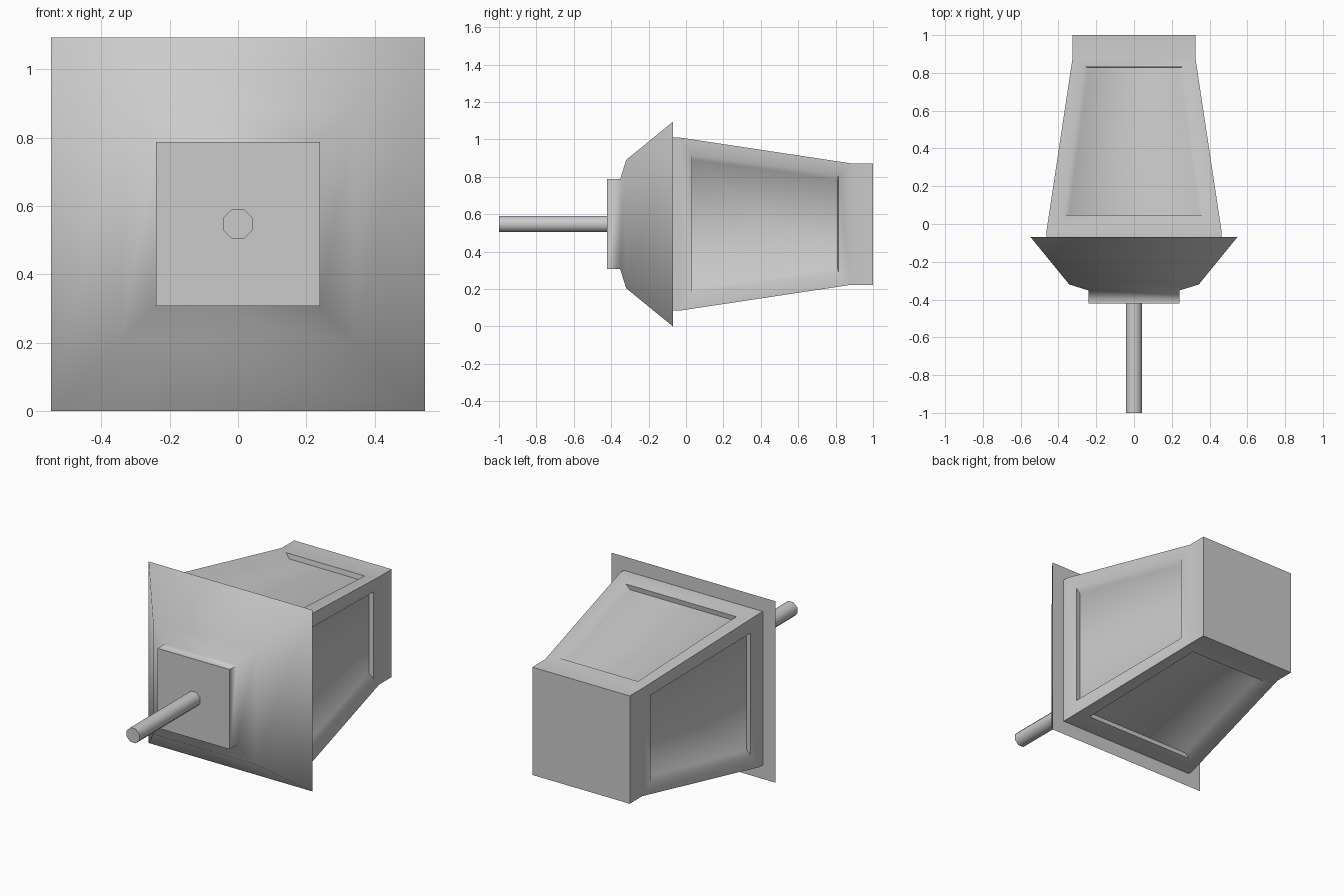
import bpy, bmesh, math
from mathutils import Matrix, Vector

if "Cube" in bpy.data.objects:
    bpy.data.objects.remove(bpy.data.objects["Cube"])

CZ = 0.547  # height of the lantern axis, which runs along y


def finish(name, bm):
    bmesh.ops.remove_doubles(bm, verts=bm.verts, dist=1e-4)
    bmesh.ops.recalc_face_normals(bm, faces=bm.faces)
    me = bpy.data.meshes.new(name)
    bm.to_mesh(me)
    bm.free()
    ob = bpy.data.objects.new(name, me)
    bpy.context.collection.objects.link(ob)
    ob.location.z = CZ
    bpy.ops.object.select_all(action='DESELECT')
    ob.select_set(True)
    bpy.context.view_layer.objects.active = ob
    bpy.ops.object.shade_smooth_by_angle(angle=math.radians(80))
    return ob


def loft(name, sides, profile):
    """Regular polygon sections (y, half width across flats) along y, capped."""
    bm = bmesh.new()
    rings = []
    for y, half in profile:
        r = half / math.cos(math.pi / sides)
        angles = [(i + 0.5) * math.tau / sides for i in range(sides)]
        rings.append([bm.verts.new((r * math.cos(a), y, r * math.sin(a))) for a in angles])
    for a, b in zip(rings, rings[1:]):
        for i in range(sides):
            j = (i + 1) % sides
            bm.faces.new((a[i], a[j], b[j], b[i]))
    bm.faces.new(rings[0])
    bm.faces.new(rings[-1])
    return finish(name, bm)


def quad(bm, pts, rot):
    bm.faces.new([bm.verts.new(rot @ Vector(p)) for p in pts])


# Hanging rod
loft("hanging_rod", 8, [(-1.0, 0.043), (-0.42, 0.043)])

# Flared roof with square cap block
loft("roof", 4, [(-0.422, 0.24), (-0.352, 0.24), (-0.32, 0.343), (-0.07, 0.547)])

# Tapered body with a recessed pane on each of its four sides
Y0, Y1, Y2, Y3 = -0.07, -0.035, 0.88, 1.0
WIDE, NARROW = 0.463, 0.325
SLOPE = (NARROW - WIDE) / (Y2 - Y1)
NORMAL = Vector((0, -SLOPE, 1)).normalized()
DEPTH, SPLAY = 0.03, 0.024


def height(y):
    return WIDE + SLOPE * (y - Y1)


def section(y, h):
    return [(-h, y, h), (h, y, h)]


bm = bmesh.new()
for k in range(4):
    rot = Matrix.Rotation(k * math.pi / 2, 3, 'Y')
    pa, pb = (0.032, 0.815) if k % 2 else (0.047, 0.832)
    a, b = section(Y0, WIDE), section(Y1, WIDE)
    c, d = section(Y2, NARROW), section(Y3, NARROW)
    quad(bm, a + b[::-1], rot)
    quad(bm, c + d[::-1], rot)
    outer = b + c[::-1]
    opening = [Vector((s * w, y, height(y)))
               for s, w, y in ((-1, .368, pa), (1, .368, pa), (1, .262, pb), (-1, .262, pb))]
    pane = [p - NORMAL * DEPTH - Vector((math.copysign(SPLAY, p.x), 0, 0)) for p in opening]
    for i in range(4):
        j = (i + 1) % 4
        quad(bm, (outer[i], outer[j], opening[j], opening[i]), rot)
        quad(bm, (opening[i], opening[j], pane[j], pane[i]), rot)
    quad(bm, pane, rot)
for y, h in ((Y0, WIDE), (Y3, NARROW)):
    quad(bm, section(y, h) + [(h, y, -h), (-h, y, -h)], Matrix.Identity(3))
finish("lantern_body", bm)
